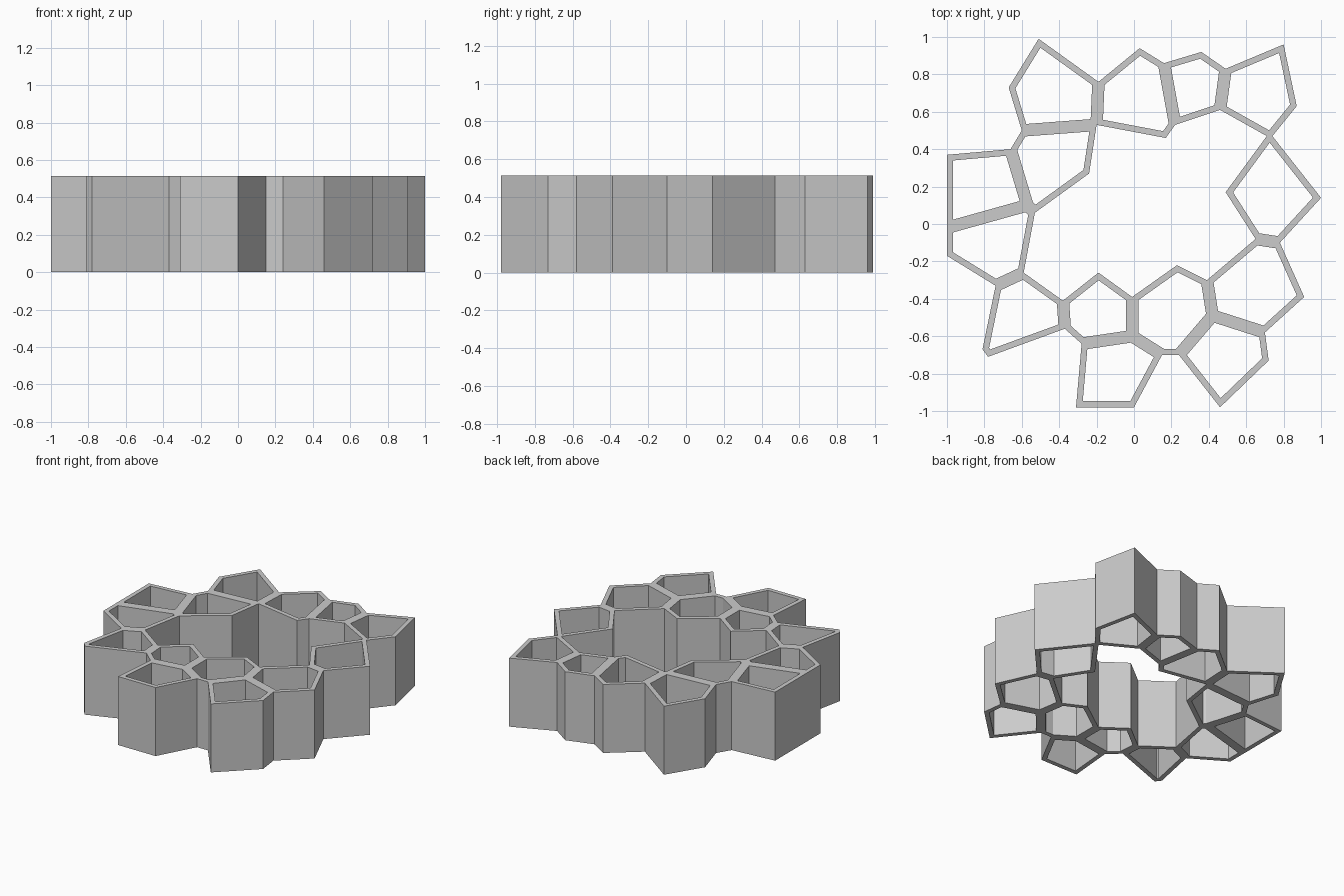
import bpy
import bmesh
from mathutils import Vector

HEIGHT = 0.515
WALL = 0.033

cube = bpy.data.objects.get("Cube")
if cube:
    bpy.data.objects.remove(cube, do_unlink=True)

# Corner points of the cell ring, lettered in order
LETTERS = "abcdefghijklmnopqrstuvwxyzABCDEFGHIJKLMNOPQRSTUV"
CORNERS = [
    (-.51, .99), (-.19, .76), (-.2, .53), (-.6, .5), (-.67, .73), (-.24, .27),
    (-.53, .06), (-.57, .1), (-.66, .4), (-1, .37), (-1, -.02), (-1, -.17),
    (-.74, -.33), (-.59, -.26), (-.38, -.41), (-.37, -.56), (-.78, -.71), (-.81, -.67),
    (-.19, -.26), (-.01, -.39), (-.01, -.6), (-.28, -.64), (.15, -.7), (0, -.98),
    (-.31, -.98), (.23, -.22), (.39, -.3), (.42, -.49), (.24, -.7), (.7, -.58),
    (.72, -.73), (.46, -.98), (.65, -.08), (.78, -.1), (.91, -.39), (.49, .17),
    (.71, .47), (.74, .47), (1, .14), (.49, .83), (.8, .96), (.87, .63),
    (.46, .61), (.36, .92), (.16, .86), (.22, .53), (.17, .46), (.03, .94),
]
POINT = dict(zip(LETTERS, CORNERS))

# Each cell is a clockwise loop of corners; neighbours share an edge
CELLS = ("abcde dcfghi jihk khgnml mnopqr ostuvp vuwxy tzABCwu "
         "BDEFC AGHIDB JKLMHG NOPLKQ SRNQT bVSTUc").split()


def inset(loop, distance):
    """Shrink a convex loop by trimming it along every offset edge."""
    bm = bmesh.new()
    points = [Vector((x, y, 0)) for x, y in loop]
    bm.faces.new([bm.verts.new(p) for p in points])
    for p, q in zip(points, points[1:] + points[:1]):
        along = (q - p).normalized()
        outward = Vector((-along.y, along.x, 0))
        bmesh.ops.bisect_plane(
            bm, geom=bm.verts[:] + bm.edges[:] + bm.faces[:],
            plane_co=p - outward * distance, plane_no=outward, clear_outer=True)
    bm.faces.ensure_lookup_table()
    result = [(v.co.x, v.co.y) for v in bm.faces[0].verts]
    bm.free()
    return result


def prism(name, loops, bottom, top):
    """Extrude loops upward, leaving out the walls between neighbours."""
    bm = bmesh.new()
    corners = {p for loop in loops for p in loop}
    low = {p: bm.verts.new((*p, bottom)) for p in corners}
    high = {p: bm.verts.new((*p, top)) for p in corners}
    edges = {e for loop in loops for e in zip(loop, loop[1:] + loop[:1])}
    for loop in loops:
        bm.faces.new([low[p] for p in loop])
        bm.faces.new([high[p] for p in reversed(loop)])
    for p, q in edges:
        if (q, p) not in edges:
            bm.faces.new((low[q], low[p], high[p], high[q]))
    bmesh.ops.recalc_face_normals(bm, faces=bm.faces[:])
    mesh = bpy.data.meshes.new(name)
    bm.to_mesh(mesh)
    bm.free()
    obj = bpy.data.objects.new(name, mesh)
    bpy.context.collection.objects.link(obj)
    return obj


# Solid ring of cells, and the hollows cut through it
outlines = [[POINT[c] for c in cell] for cell in CELLS]
ring = prism("cell_ring", outlines, 0, HEIGHT)
hollows = prism("cell_hollows", [inset(o, WALL) for o in outlines], -HEIGHT, 2 * HEIGHT)
hollows.hide_render = True

cut = ring.modifiers.new("hollow_cells", "BOOLEAN")
cut.operation = "DIFFERENCE"
cut.solver = "EXACT"
cut.object = hollows
bpy.context.view_layer.objects.active = ring
bpy.ops.object.modifier_apply(modifier=cut.name)
bpy.data.objects.remove(hollows, do_unlink=True)

# Plain grey all over
grey = bpy.data.materials.new("plain_grey")
grey.use_nodes = True
colour = (0.6, 0.6, 0.6, 1)
grey.diffuse_color = colour
grey.node_tree.nodes["Principled BSDF"].inputs["Base Color"].default_value = colour
ring.data.materials.clear()
ring.data.materials.append(grey)
